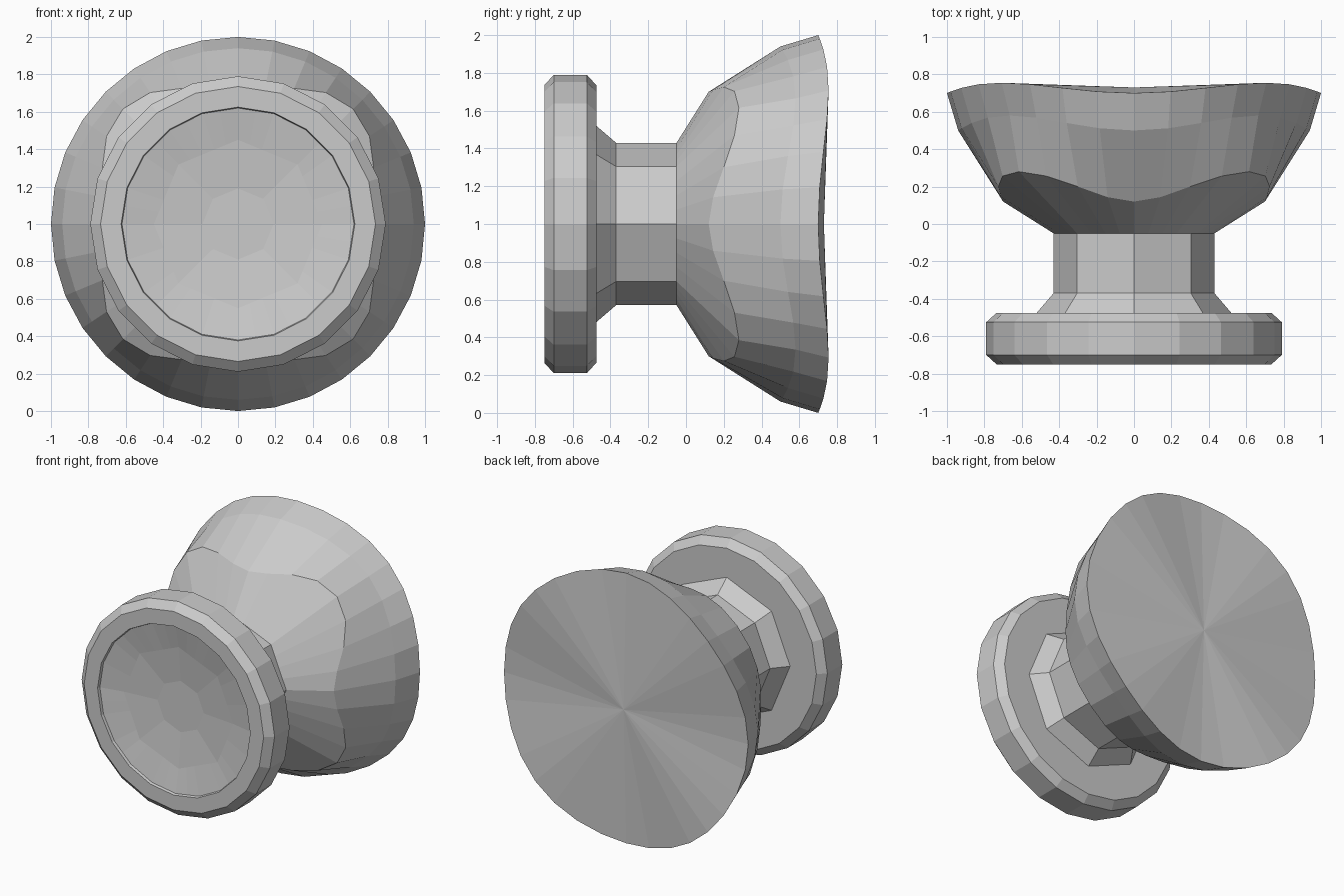
import bpy, bmesh
from math import pi, cos, sin

if "Cube" in bpy.data.objects:
    bpy.data.objects.remove(bpy.data.objects["Cube"])

CZ = 1.0  # height of the lengthwise axis


def polygon(r, sides, y, n):
    """n points along a regular polygon with corners on the axes."""
    step = 2 * pi / sides
    pts = []
    for i in range(n):
        t = 2 * pi * i / n
        k = int(i * sides / n + 1e-6)
        f = i * sides / n - k
        a, b = k * step, (k + 1) * step
        pts.append((r * (cos(a) * (1 - f) + cos(b) * f), y,
                    CZ + r * (sin(a) * (1 - f) + sin(b) * f)))
    return pts


def wavy(r_axis, r_diag, y_axis, y_diag, n):
    """Ring whose radius and depth differ on the axes and the diagonals."""
    pts = []
    for i in range(n):
        t = 2 * pi * i / n
        w = (1 - cos(4 * t)) / 2
        r = r_axis + (r_diag - r_axis) * w
        pts.append((r * cos(t), y_axis + (y_diag - y_axis) * w, CZ + r * sin(t)))
    return pts


def loft(name, rings, start_y=None, end_y=None):
    """Skin rings together; each end is closed by a fan to a centre point."""
    bm = bmesh.new()
    loops = [[bm.verts.new(p) for p in ring] for ring in rings]
    n = len(loops[0])
    for a, b in zip(loops, loops[1:]):
        for i in range(n):
            j = (i + 1) % n
            bm.faces.new((a[i], a[j], b[j], b[i]))
    for loop, y in ((loops[0], start_y), (loops[-1], end_y)):
        if y is not None:
            c = bm.verts.new((0, y, CZ))
            for i in range(n):
                bm.faces.new((loop[i], loop[(i + 1) % n], c))
    bmesh.ops.recalc_face_normals(bm, faces=bm.faces)
    me = bpy.data.meshes.new(name)
    bm.to_mesh(me)
    bm.free()
    ob = bpy.data.objects.new(name, me)
    bpy.context.collection.objects.link(ob)
    return ob


# Front disc: bevelled 20-sided plate with a shallow faceted dish in its face
N = 40
disc = [(0.19, 8, -0.67), (0.45, 8, -0.695), (0.62, 20, -0.73), (0.625, 20, -0.75),
        (0.735, 20, -0.75), (0.79, 20, -0.70), (0.79, 20, -0.525), (0.735, 20, -0.475)]
loft("front_disc", [polygon(r, s, y, N) for r, s, y in disc], -0.67, -0.475)

# Octagonal neck and flared body with a gently saddle-shaped back
N = 32
body = [polygon(r, 8, y, N) for r, y in ((0.52, -0.475), (0.43, -0.37), (0.43, -0.05))]
body += [wavy(0.70, 0.87, 0.12, 0.28, N),
         wavy(0.94, 0.94, 0.50, 0.58, N),
         wavy(1.0, 1.0, 0.70, 0.755, N)]
loft("neck_and_flared_body", body, -0.475, 0.73)
